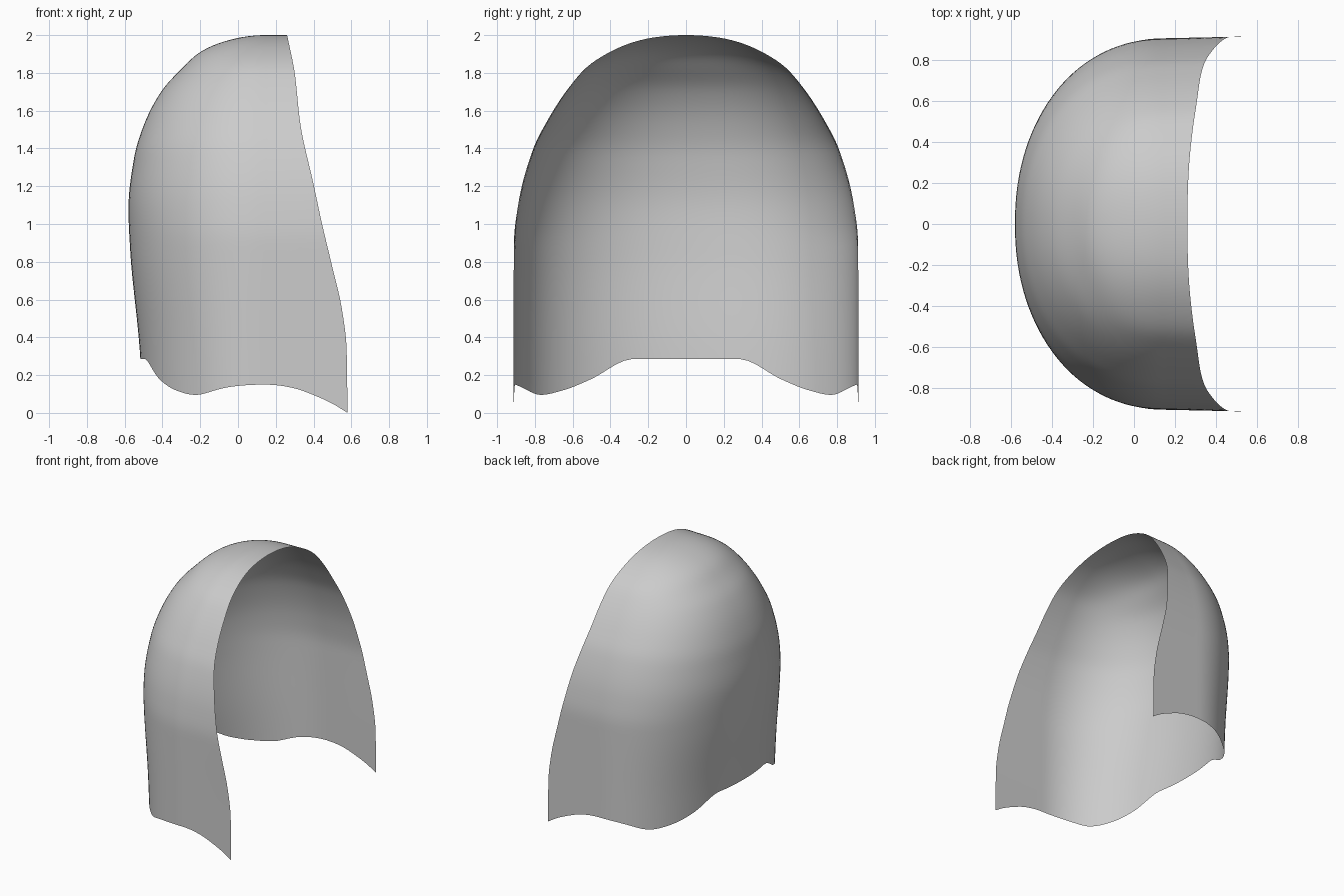
import bpy
import bmesh
import math

cube = bpy.data.objects.get("Cube")
if cube:
    bpy.data.objects.remove(cube, do_unlink=True)


def smooth_curve(points):
    """Monotone cubic through the given (position, value) points."""
    xs, ys = zip(*sorted(points))
    d = [(ys[i + 1] - ys[i]) / (xs[i + 1] - xs[i]) for i in range(len(xs) - 1)]
    mid = [2 * p * q / (p + q) if p * q > 0 else 0 for p, q in zip(d, d[1:])]
    m = [d[0]] + mid + [d[-1]]

    def value(x):
        x = min(max(x, xs[0]), xs[-1])
        i = max(k for k in range(len(d)) if xs[k] <= x)
        h = xs[i + 1] - xs[i]
        t = (x - xs[i]) / h
        return (ys[i] + t * h * m[i]
                + t * t * (3 * (ys[i + 1] - ys[i]) - h * (2 * m[i] + m[i + 1]))
                + t ** 3 * (h * (m[i] + m[i + 1]) - 2 * (ys[i + 1] - ys[i])))
    return value


TOP = 2.0
CROWN_X = 0.15      # where the rounded back meets the straight sides
POWER = 2 / 2.15    # squareness of the plan outline


def by_height(points):
    # square-root spacing keeps the crown round
    f = smooth_curve([(math.sqrt(TOP - z), v) for z, v in points])
    return lambda z: f(math.sqrt(max(TOP - z, 0)))


half_width = by_height([(2, 0), (1.98, .21), (1.91, .40), (1.83, .52), (1.74, .60),
                        (1.55, .725), (1.4, .80), (1.1, .88), (.9, .902), (0, .905)])
back_depth = by_height([(2, 0), (1.985, .15), (1.91, .35), (1.82, .45), (1.71, .55),
                        (1.52, .65), (1.35, .70), (1.08, .73), (.85, .72), (.33, .67), (0, .65)])
opening_x = smooth_curve([(2, .26), (1.8, .30), (1.53, .33), (1.21, .40), (1, .445),
                          (.79, .495), (.55, .55), (.34, .575), (0, .58)])
back_hem = smooth_curve([(0, .285), (.28, .285), (.51, .175), (.65, .12),
                         (.77, .095), (.88, .14), (.905, .15)])
side_hem = smooth_curve([(0, .15), (.12, .147), (.35, .13), (.58, .095), (.82, .048), (1, 0)])

ARC, SIDE, ROWS = 32, 14, 56


def column(u):
    """One line from hem to crown; u is 0 at mid back, 1 at crown_x, 2 at the opening."""
    t = min(u, 1) * math.pi / 2
    s = max(u - 1, 0)
    along = max(math.cos(t), 0) ** POWER if u < 1 else 0
    across = math.sin(t) ** POWER if u < 1 else 1
    hem = side_hem(s) if s else back_hem(.905 * across)
    for r in range(ROWS + 1):
        z = hem + (TOP - hem) * math.sin(r / ROWS * math.pi / 2)
        x = CROWN_X - back_depth(z) * along + s * (opening_x(z) - CROWN_X)
        yield x, half_width(z) * across * (1 + .01 * s), z


# hood shell
half = [i / ARC for i in range(ARC + 1)] + [1 + i / SIDE for i in range(1, SIDE + 1)]
bm = bmesh.new()
grid = []
for side, us in ((-1, half[:0:-1]), (1, half)):
    for u in us:
        grid.append([bm.verts.new((x, side * y, z)) for x, y, z in column(u)])
for a, b in zip(grid, grid[1:]):
    for r in range(ROWS):
        bm.faces.new((a[r], a[r + 1], b[r + 1], b[r]))
bmesh.ops.remove_doubles(bm, verts=bm.verts, dist=1e-5)
bmesh.ops.recalc_face_normals(bm, faces=bm.faces)

# outside faces point away from the hollow
back_face = min(bm.faces, key=lambda f: f.calc_center_median().x)
if back_face.normal.x > 0:
    bmesh.ops.reverse_faces(bm, faces=bm.faces)

mesh = bpy.data.meshes.new("hood_shell")
bm.to_mesh(mesh)
bm.free()
hood = bpy.data.objects.new("hood_shell", mesh)
bpy.context.collection.objects.link(hood)

grey = bpy.data.materials.new("light_grey")
grey.use_nodes = True
grey.diffuse_color = (.6, .6, .6, 1)
grey.node_tree.nodes["Principled BSDF"].inputs["Base Color"].default_value = (.6, .6, .6, 1)
mesh.materials.append(grey)

bpy.context.view_layer.objects.active = hood
hood.select_set(True)
bpy.ops.object.shade_smooth()
